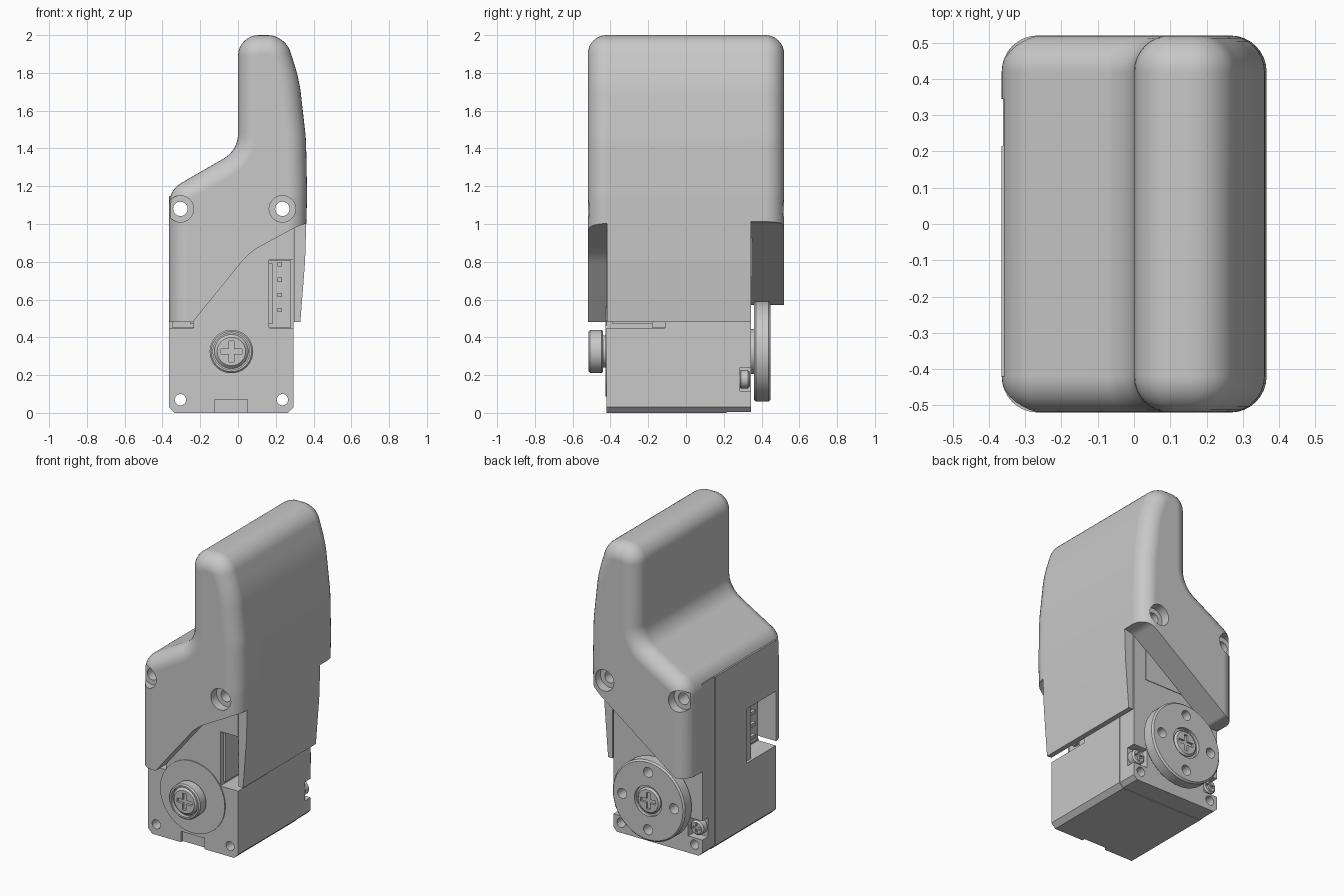
import bpy, bmesh, math
from mathutils import Vector

old = bpy.data.objects.get("Cube")
if old:
    bpy.data.objects.remove(old, do_unlink=True)

grey = bpy.data.materials.new("light_grey")
grey.use_nodes = True
grey.diffuse_color = (0.58, 0.58, 0.58, 1)
grey.node_tree.nodes["Principled BSDF"].inputs["Base Color"].default_value = (0.58, 0.58, 0.58, 1)


def finish(name, bm):
    bmesh.ops.recalc_face_normals(bm, faces=bm.faces)
    mesh = bpy.data.meshes.new(name)
    bm.to_mesh(mesh)
    bm.free()
    mesh.materials.append(grey)
    obj = bpy.data.objects.new(name, mesh)
    bpy.context.collection.objects.link(obj)
    return obj


def loft(name, rings):
    """Skin closed rings of equal length and cap both ends."""
    bm = bmesh.new()
    loops = [[bm.verts.new(p) for p in ring] for ring in rings]
    n = len(loops[0])
    for a, b in zip(loops, loops[1:]):
        for i in range(n):
            j = (i + 1) % n
            bm.faces.new((a[i], a[j], b[j], b[i]))
    bm.faces.new(loops[0])
    bm.faces.new(loops[-1])
    return finish(name, bm)


def prism(name, outline, y0, y1):
    """Extrude an x-z outline along y."""
    return loft(name, [[(x, y, z) for x, z in outline] for y in (y0, y1)])


def box(name, x0, x1, y0, y1, z0, z1):
    return prism(name, [(x0, z0), (x0, z1), (x1, z1), (x1, z0)], y0, y1)


def rod(name, x, z, r, y0, y1, chamfer=0.0, sides=48):
    """Round part along y, with optional chamfered rims."""
    steps = [(y0, r), (y1, r)]
    if chamfer:
        steps = [(y0, r - chamfer), (y0 + chamfer, r), (y1 - chamfer, r), (y1, r - chamfer)]
    turn = [math.tau * i / sides for i in range(sides)]
    return loft(name, [[(x + q * math.cos(t), y, z + q * math.sin(t)) for t in turn]
                       for y, q in steps])


def cut(obj, *cutters):
    bpy.context.view_layer.objects.active = obj
    for c in cutters:
        mod = obj.modifiers.new("cut", 'BOOLEAN')
        mod.operation = 'DIFFERENCE'
        mod.solver = 'EXACT'
        mod.object = c
        bpy.ops.object.modifier_apply(modifier=mod.name)
        bpy.data.objects.remove(c, do_unlink=True)


def fillet(corners, steps=8):
    """Round each (x, z, radius) corner of a closed outline."""
    out = []
    for i, (x, z, r) in enumerate(corners):
        p = Vector((x, z))
        if not r:
            out.append(p)
            continue
        a = (Vector(corners[i - 1][:2]) - p).normalized()
        b = (Vector(corners[(i + 1) % len(corners)][:2]) - p).normalized()
        half = a.angle(b) / 2
        c = p + (a + b).normalized() * r / math.sin(half)
        t = r / math.tan(half)
        v0, v1 = p + a * t - c, p + b * t - c
        sweep = math.pi - 2 * half
        for k in range(steps + 1):
            w = sweep * k / steps
            out.append(c + (v0 * math.sin(sweep - w) + v1 * math.sin(w)) / math.sin(sweep))
    return out


def inset(points, d):
    """Move a clockwise outline inward by d."""
    out = []
    for i, p in enumerate(points):
        e = (p - points[i - 1]).normalized()
        f = (points[(i + 1) % len(points)] - p).normalized()
        n1, n2 = Vector((e.y, -e.x)), Vector((f.y, -f.x))
        out.append(p + (n1 + n2) * d / (1 + n1.dot(n2)))
    return out


def cross_slot(obj, x, z, y0, y1, size, width):
    cut(obj, box("slot", x - size, x + size, y0, y1, z - width, z + width),
        box("slot", x - width, x + width, y0, y1, z - size, z + size))


# Outer shell: side profile with rounded front and back rims
profile = fillet([(-.365, .2, 0), (-.365, 1.18, .13), (0, 1.39, .15), (0, 2, .11),
                  (.25, 2, .13), (.325, 1.76, .8), (.36, 1.45, .8), (.366, 1.15, .8),
                  (.355, .8, .8), (.33, .48, .8), (.305, .2, 0)])
R, HALF = .1, .52
arc = [math.pi / 2 * k / 8 for k in range(9)]
rim = [(R * (1 - math.cos(a)), HALF - R * (1 - math.sin(a))) for a in arc]
stations = [(d, -y) for d, y in reversed(rim)] + rim
shell = loft("outer_shell", [[(p.x, y, p.y) for p in inset(profile, d)] for d, y in stations])

# Shell openings: body cavity, open bottom, slanted front and back flaps
front_gap = fillet([(-.24, .2, 0), (-.24, .48, 0), (.06, .85, .35), (.31, .985, 0),
                    (.5, 1.05, 0), (.5, .2, 0)])
back_gap = fillet([(-.6, .2, 0), (-.6, .57, 0), (-.285, .57, .05), (.3, 1.0, .1),
                   (.5, 1.04, 0), (.5, .2, 0)])
cut(shell, box("cavity", -1, .297, -.42, .345, -.5, 1.15),
    box("below", -1, 1, -1, 1, -.5, .48),
    prism("gap", front_gap, -1, -.419),
    prism("gap", back_gap, .344, 1))
SCREW_X = (-.305, .235)
for x in SCREW_X:
    cut(shell, rod("bore", x, 1.08, .07, -.7, -.46), rod("bore", x, 1.08, .07, .46, .7),
        rod("hole", x, 1.08, .038, -.8, .8))


# Motor body in two halves with chamfered lower edges
def body_half(name, y0, y1, g):
    c = .03
    return prism(name, [(-.365 + g, c), (-.365 + g, 1.148), (.295 - g, 1.148), (.295 - g, c),
                        (.295 - c, g), (-.365 + c, g)], y0, y1)


front_case = body_half("front_case", -.42, .215, 0)
rear_case = body_half("rear_case", .215, .345, .004)
for case in (front_case, rear_case):
    for x in SCREW_X:
        for z, r in ((.07, .03), (1.08, .038)):
            cut(case, rod("hole", x, z, r, -.8, .8))

# Cable notches on both sides, and the slot at the lower front
cut(front_case, box("notch", .165, .5, -.6, -.11, .45, .81),
    box("notch", -.6, -.235, -.6, -.11, .45, .81),
    box("slot", -.125, .05, -.6, -.4, -.1, .072))

# Connectors with pins, one per side
for side, s in (("left", 1), ("right", -1)):
    mid = -.035

    def span(a, b):
        return sorted((mid + s * a, mid + s * b))
    box(side + "_connector", *span(.2, .315), -.18, -.11, .452, .808)
    box(side + "_connector_wall", *span(.2, .218), -.39, -.18, .47, .79)
    for i in range(4):
        z = .545 + .08 * i
        box(side + "_pin", *span(.245, .267), -.3, -.17, z - .011, z + .011)

# Case screws in the rear corner pockets
for x, edge in ((.243, .5), (-.313, -.6)):
    x0, x1 = sorted((x - math.copysign(.055, edge), edge))
    cut(rear_case, box("pocket", x0, x1, .285, .5, .115, .24))
    head = rod("case_screw", x, .178, .048, .28, .338, .01, 32)
    cross_slot(head, x, .178, .325, .5, .03, .008)

# Thin panel on the rear face
box("rear_panel", -.28, .2, .343, .349, .72, 1.02)

# Front idler: raised ring, neck, cap and its screw
AX, AZ = -.035, .325
rod("idler_ring", AX, AZ, .237, -.427, -.41, sides=64)
rod("idler_neck", AX, AZ, .085, -.45, -.41)
cap = rod("idler_cap", AX, AZ, .115, -.515, -.44, .008)
cut(cap, rod("bore", AX, AZ, .097, -.7, -.49))
screw = rod("idler_screw", AX, AZ, .09, -.512, -.48, .015)
cross_slot(screw, AX, AZ, -.7, -.495, .055, .013)

# Rear drive disc with four holes, hub and centre screw
rod("drive_hub", AX, AZ, .12, .34, .37)
disc = rod("drive_disc", AX, AZ, .265, .36, .447, .01, 72)
cut(disc, rod("bore", AX, AZ, .1, .425, .7))
for k in range(4):
    a = math.pi / 2 * k
    cut(disc, rod("hole", AX + .19 * math.cos(a), AZ + .19 * math.sin(a), .033, .2, .7, sides=24))
screw = rod("drive_screw", AX, AZ, .085, .42, .446, .012)
cross_slot(screw, AX, AZ, .432, .7, .055, .013)

# Smooth curved faces, keep hard edges
for obj in bpy.context.collection.objects:
    if obj.type == 'MESH' and grey.name in obj.data.materials:
        bpy.ops.object.select_all(action='DESELECT')
        obj.select_set(True)
        bpy.context.view_layer.objects.active = obj
        bpy.ops.object.shade_smooth_by_angle(angle=math.radians(30))
weighted = shell.modifiers.new("weighted", 'WEIGHTED_NORMAL')
weighted.keep_sharp = True
